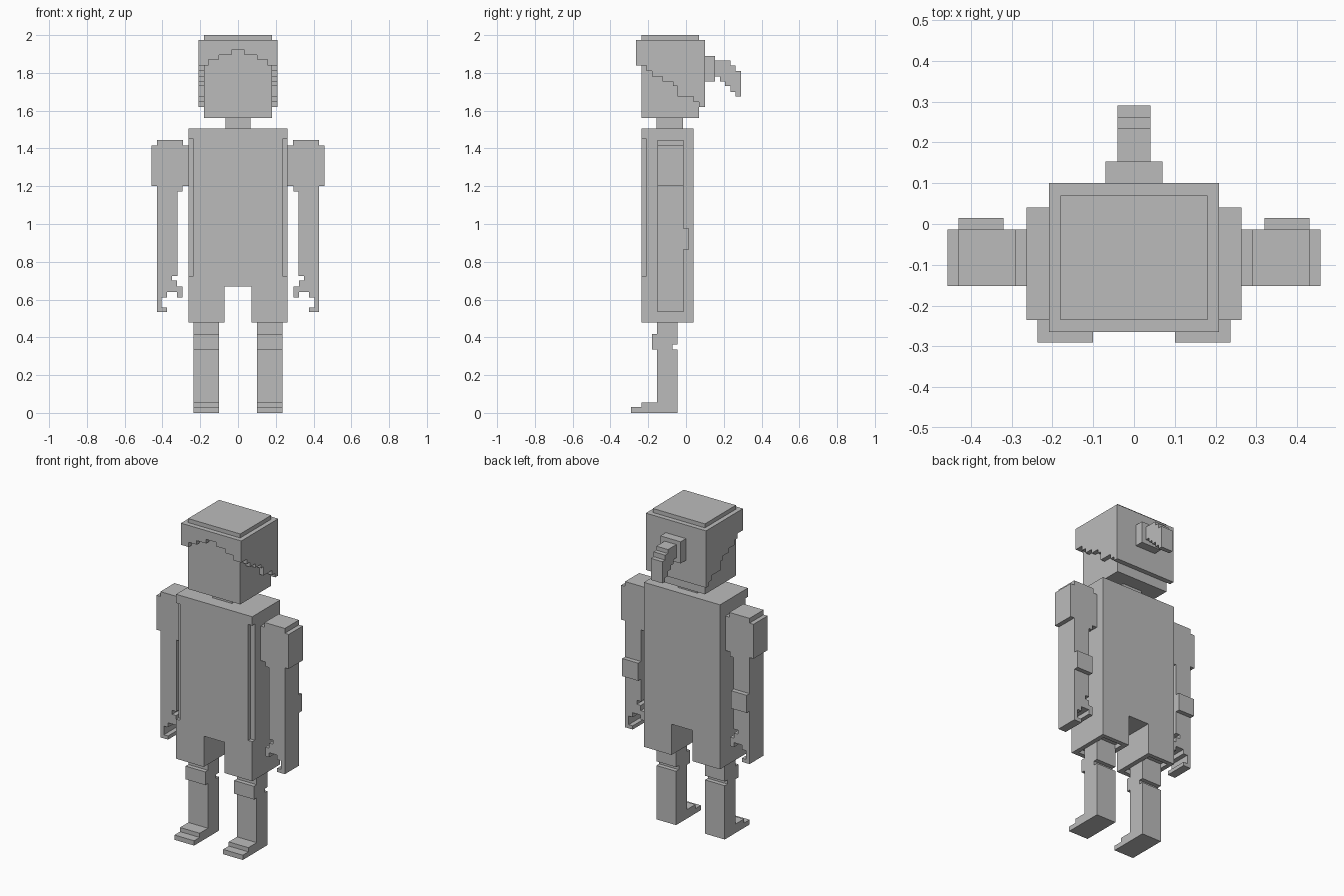
import bpy
import bmesh

grey = bpy.data.materials.new("plain_grey")
grey.diffuse_color = (0.5, 0.5, 0.5, 1.0)


def prism(name, profile, axis, a, b):
    """Extrude a 2D profile from a to b along x (profile y,z) or y (profile x,z)."""
    bm = bmesh.new()
    place = (lambda u, v: (a, u, v)) if axis == "x" else (lambda u, v: (u, a, v))
    face = bm.faces.new([bm.verts.new(place(u, v)) for u, v in profile])
    ext = bmesh.ops.extrude_face_region(bm, geom=[face])
    moved = [g for g in ext["geom"] if isinstance(g, bmesh.types.BMVert)]
    vec = (b - a, 0, 0) if axis == "x" else (0, b - a, 0)
    bmesh.ops.translate(bm, verts=moved, vec=vec)
    bmesh.ops.recalc_face_normals(bm, faces=bm.faces[:])
    mesh = bpy.data.meshes.new(name)
    bm.to_mesh(mesh)
    bm.free()
    mesh.materials.append(grey)
    obj = bpy.data.objects.new(name, mesh)
    bpy.context.collection.objects.link(obj)
    return obj


def box(name, x0, x1, y0, y1, z0, z1):
    return prism(name, [(x0, z0), (x1, z0), (x1, z1), (x0, z1)], "y", y0, y1)


def cut(target, x0, x1, y0, y1, z0, z1):
    cutter = box(target.name + "_cutter", x0, x1, y0, y1, z0, z1)
    cutter.hide_render = True
    cutter.hide_viewport = True
    mod = target.modifiers.new("cut", "BOOLEAN")
    mod.object = cutter
    mod.operation = "DIFFERENCE"
    mod.solver = "EXACT"


def both_sides(obj):
    mod = obj.modifiers.new("mirror", "MIRROR")
    mod.use_clip = False
    return obj


# Head and neck
box("head", -0.18, 0.18, -0.235, 0.07, 1.56, 2.0)
box("neck", -0.067, 0.067, -0.155, -0.015, 1.50, 1.56)

# Hair: stepped fringe, stepped side panels, back panel
half = [(0.205, 1.84), (0.155, 1.84), (0.155, 1.87), (0.10, 1.87),
        (0.10, 1.895), (0.035, 1.895), (0.035, 1.92)]
fringe = [(-0.208, 1.975), (0.208, 1.975), (0.208, 1.84)] + half[1:]
fringe += [(-x, z) for x, z in reversed(half[1:])] + [(-0.208, 1.84)]
prism("hair_fringe", fringe, "y", -0.265, -0.235)

side = [(-0.235, 1.975), (-0.235, 1.84), (-0.21, 1.84), (-0.21, 1.81),
        (-0.18, 1.81), (-0.18, 1.78), (-0.125, 1.78), (-0.125, 1.755),
        (-0.07, 1.755), (-0.07, 1.73), (-0.045, 1.73), (-0.045, 1.70),
        (-0.045, 1.675), (0.04, 1.675), (0.04, 1.645), (0.07, 1.645), (0.07, 1.975)]
both_sides(prism("hair_side", side, "x", 0.18, 0.208))
box("hair_back", -0.208, 0.208, 0.07, 0.10, 1.62, 1.975)

# Ponytail
box("ponytail_base", -0.07, 0.07, 0.10, 0.153, 1.755, 1.89)
tail = [(0.15, 1.865), (0.235, 1.865), (0.235, 1.84), (0.262, 1.84),
        (0.262, 1.81), (0.29, 1.81), (0.29, 1.675), (0.262, 1.675),
        (0.262, 1.70), (0.235, 1.70), (0.235, 1.73), (0.207, 1.73),
        (0.207, 1.755), (0.18, 1.755), (0.18, 1.782), (0.15, 1.782)]
prism("ponytail", tail, "x", -0.04, 0.04)

# Torso with a gap between the legs, front corner slots and recessed hems
outline = [(-0.263, 0.478), (-0.072, 0.478), (-0.072, 0.67), (0.072, 0.67),
           (0.072, 0.478), (0.263, 0.478), (0.263, 1.505), (-0.263, 1.505)]
torso = prism("torso", outline, "y", -0.235, 0.04)
for s in (-1, 1):
    x0, x1 = sorted((s * 0.235, s * 0.3))
    cut(torso, x0, x1, -0.3, -0.21, 0.725, 1.45)
    x0, x1 = sorted((s * 0.102, s * 0.235))
    cut(torso, x0, x1, -0.207, 0.013, 0.4, 0.505)

# Arm with stepped shoulder, sleeve and hooked hand
arm = [(0.263, 1.415), (0.29, 1.415), (0.29, 1.445), (0.43, 1.445),
       (0.43, 1.415), (0.457, 1.415), (0.457, 1.20), (0.43, 1.20),
       (0.43, 0.535), (0.377, 0.535), (0.377, 0.558), (0.405, 0.558),
       (0.405, 0.612), (0.377, 0.612), (0.377, 0.64), (0.322, 0.64),
       (0.322, 0.612), (0.295, 0.612), (0.295, 0.668), (0.322, 0.668),
       (0.322, 0.70), (0.349, 0.70), (0.349, 0.725), (0.32, 0.725),
       (0.32, 1.172), (0.295, 1.172), (0.295, 1.20), (0.263, 1.20)]
both_sides(prism("arm", arm, "y", -0.152, -0.013))
both_sides(box("elbow_pad", 0.32, 0.43, -0.013, 0.015, 0.865, 0.975))

# Leg with knee pad, back knee notch and stepped toe
leg = [(-0.153, 0.505), (-0.153, 0.418), (-0.18, 0.418), (-0.18, 0.336),
       (-0.153, 0.336), (-0.153, 0.056), (-0.235, 0.056), (-0.235, 0.03),
       (-0.29, 0.03), (-0.29, 0.0), (-0.045, 0.0), (-0.045, 0.336),
       (-0.072, 0.336), (-0.072, 0.362), (-0.045, 0.362), (-0.045, 0.505)]
both_sides(prism("leg", leg, "x", 0.1, 0.236))
